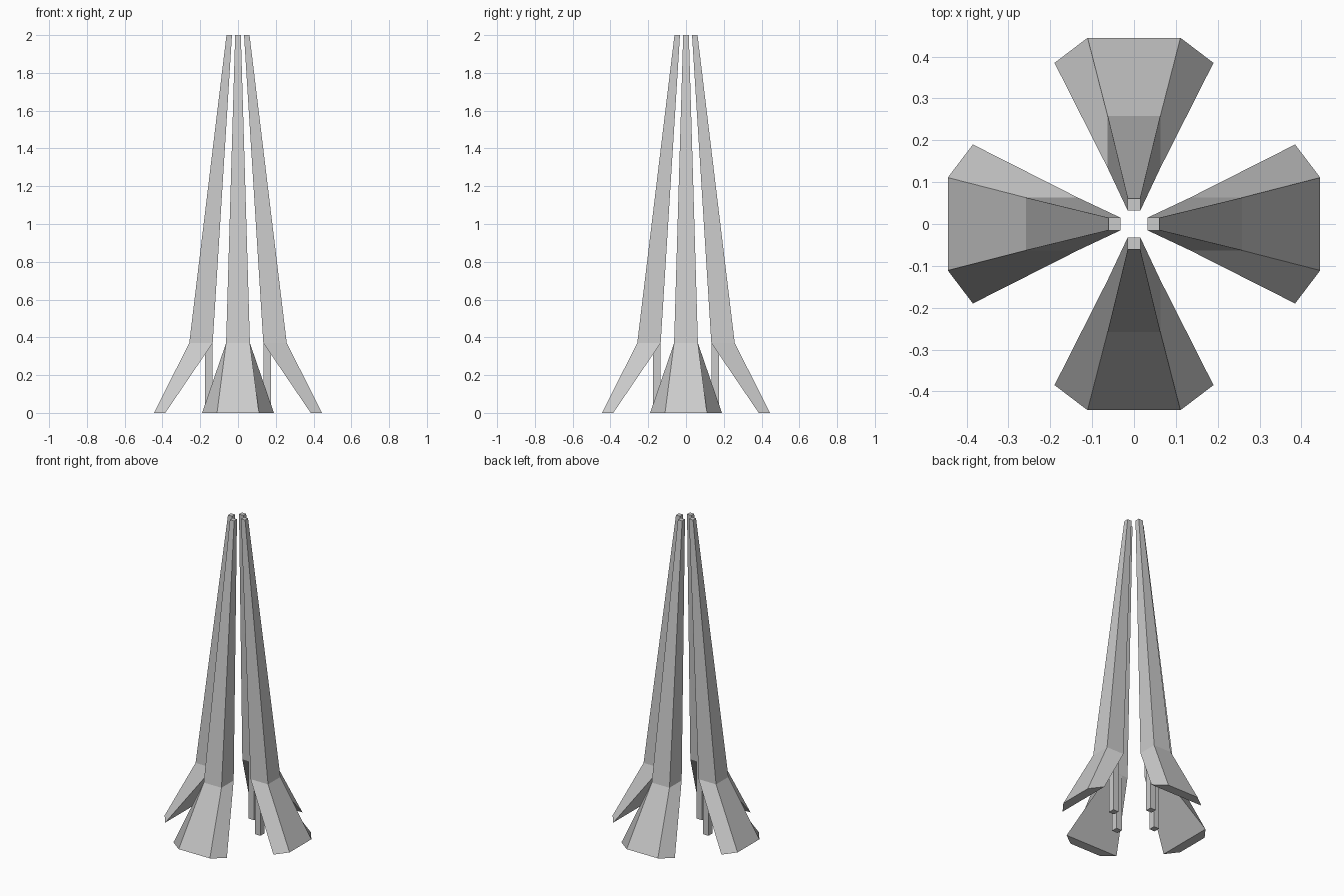
import bpy, bmesh
from math import pi
from mathutils import Matrix

if "Cube" in bpy.data.objects:
    bpy.data.objects.remove(bpy.data.objects["Cube"])

# leg rings: z, inner radius, inner half width, outer radius, outer half width
RINGS = [
    (0.0, 0.385, 0.19, 0.445, 0.111),
    (0.37, 0.134, 0.063, 0.258, 0.063),
    (2.0, 0.032, 0.015, 0.061, 0.015),
]


def make_object(name, bm, angle):
    bmesh.ops.recalc_face_normals(bm, faces=bm.faces)
    bm.transform(Matrix.Rotation(angle, 4, 'Z'))
    mesh = bpy.data.meshes.new(name)
    bm.to_mesh(mesh)
    bm.free()
    bpy.context.collection.objects.link(bpy.data.objects.new(name, mesh))


def loft(name, rings, angle):
    bm = bmesh.new()
    loops = []
    for z, ri, wi, ro, wo in rings:
        pts = [(ri, -wi), (ro, -wo), (ro, wo), (ri, wi)]
        loops.append([bm.verts.new((x, y, z)) for x, y in pts])
    for a, b in zip(loops, loops[1:]):
        for i in range(4):
            j = (i + 1) % 4
            bm.faces.new((a[i], a[j], b[j], b[i]))
    bm.faces.new(loops[0])
    bm.faces.new(loops[-1])
    make_object(name, bm, angle)


for k, side in enumerate(("right", "back", "left", "front")):
    # flared tapering leg
    loft(side + "_leg", RINGS, k * pi / 2)
    # slim square post standing under the bend of the leg
    loft(side + "_post", [(0.0, 0.135, 0.02, 0.174, 0.02),
                          (0.37, 0.135, 0.02, 0.174, 0.02)], k * pi / 2)
